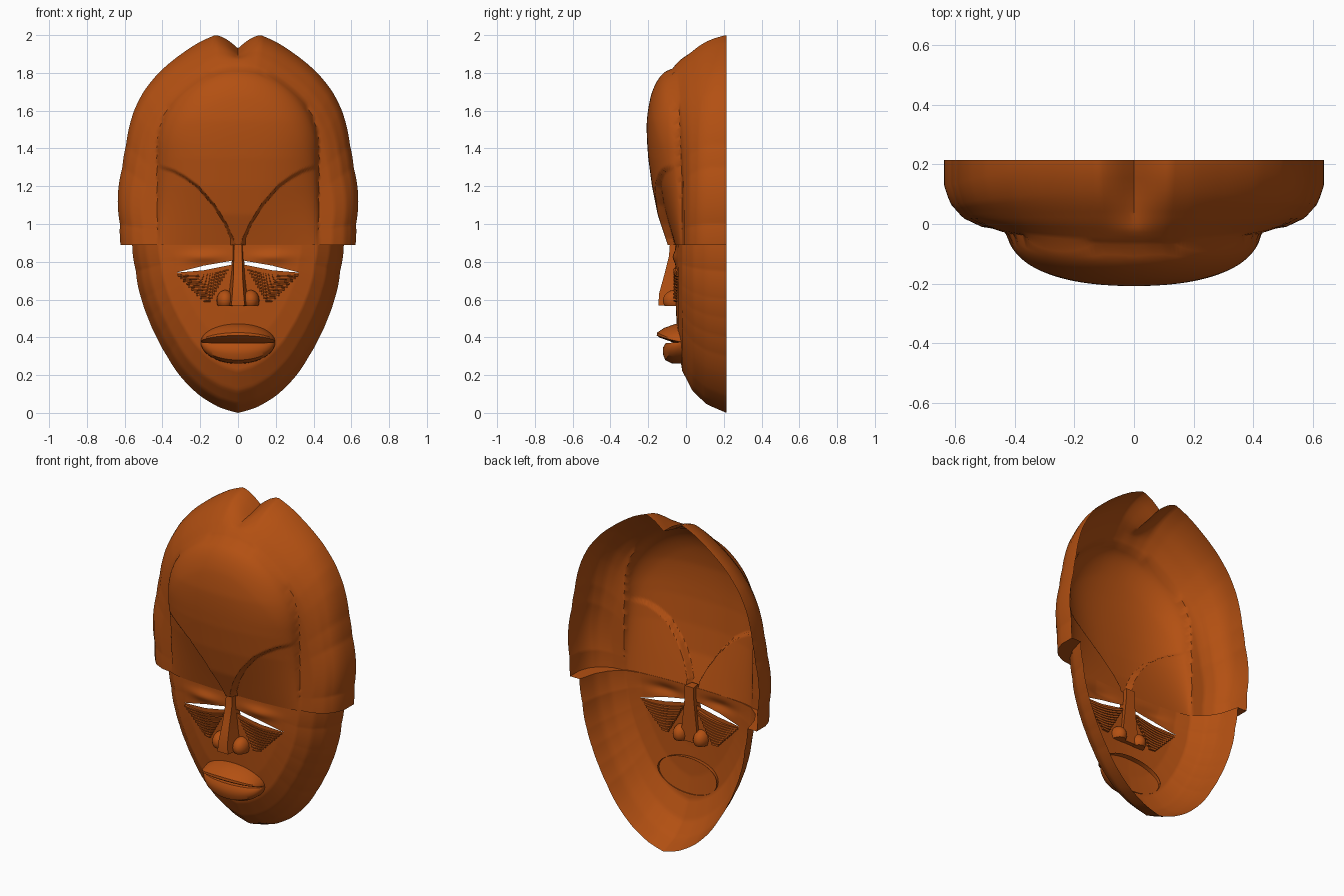
import bpy, bmesh, math
from mathutils import Vector

if "Cube" in bpy.data.objects:
    bpy.data.objects.remove(bpy.data.objects["Cube"])

wood = bpy.data.materials.new("carved_wood")
wood.diffuse_color = (0.45, 0.08, 0.006, 1)
wood.use_nodes = True
wood.node_tree.nodes["Principled BSDF"].inputs["Base Color"].default_value = wood.diffuse_color


def lerp_table(table, v):
    if v <= table[0][0]:
        return table[0][1]
    for (a, ya), (b, yb) in zip(table, table[1:]):
        if v <= b:
            return ya + (yb - ya) * (v - a) / (b - a)
    return table[-1][1]


def clamp(v):
    return max(0.0, min(1.0, v))


def finish(bm, name, angle=35):
    me = bpy.data.meshes.new(name)
    bm.to_mesh(me)
    bm.free()
    ob = bpy.data.objects.new(name, me)
    bpy.context.collection.objects.link(ob)
    me.materials.append(wood)
    bpy.ops.object.select_all(action='DESELECT')
    ob.select_set(True)
    bpy.context.view_layer.objects.active = ob
    bpy.ops.object.shade_smooth_by_angle(angle=math.radians(angle))
    return ob


def skin(bm, rows, closed=False, caps=False):
    vs = [[bm.verts.new(p) for p in row] for row in rows]
    n = len(rows[0])
    for a, b in zip(vs, vs[1:]):
        for i in range(n if closed else n - 1):
            j = (i + 1) % n
            bm.faces.new((a[i], a[j], b[j], b[i]))
    if caps:
        bm.faces.new(vs[0])
        bm.faces.new(vs[-1][::-1])
    return vs


# Outlines of hood and lower face, turned into radius by angle about the bridge
CZ = 0.89
hood_pts = [(.622, .89), (.625, 1.0), (.612, 1.3), (.592, 1.42), (.55, 1.6), (.5, 1.7),
            (.42, 1.8), (.3, 1.9), (.2, 1.965), (.12, 2.0), (.06, 2.01), (0, 2.01)]
chin_pts = [(.56, .89), (.54, .75), (.51, .6), (.475, .5), (.43, .4), (.375, .3),
            (.31, .2), (.2, .09), (.1, .03), (0, 0)]


def polar(pts):
    return [(abs(math.atan2(z - CZ, x)), math.hypot(x, z - CZ)) for x, z in pts]


hood_R, chin_R = polar(hood_pts), polar(chin_pts)

# Depth profiles
side_y = [(.68, -.02), (.8, -.01), (.9, .02), (.97, .07), (1, .13)]
top_y = [(.7, -.1), (.837, -.07), (.9, 0), (.95, .07), (.98, .13), (1, .21)]
face_y = [(0, -.06), (.4, -.053), (.6, -.042), (.75, -.02), (.87, .035), (.95, .11), (1, .215)]
forehead_y = [(.85, -.085), (.93, -.11), (1.05, -.15), (1.2, -.18), (1.35, -.2), (1.55, -.215)]
socket_y = [(.89, -.06), (1.0, -.09), (1.2, -.145), (1.3, -.165)]
brow_x = [(.85, .025), (.92, .03), (1.0, .065), (1.1, .127), (1.2, .215), (1.25, .285),
          (1.28, .34), (1.31, .44)]


def upper_point(r, th):
    a = min(th, math.pi - th)
    r = r * (1 - .097 * math.cos(a) ** 2 * (1 - clamp((r - .75) / .25)))
    R = lerp_table(hood_R, a)
    x, z = R * r * math.cos(th), CZ + R * r * math.sin(th)
    s6 = math.sin(th) ** 6
    hood = lerp_table(side_y, r) * (1 - s6) + lerp_table(top_y, r) * s6
    e = math.hypot(x / .425, (z - 1.4) / .42) if z > 1.4 else abs(x) / .425
    k = math.sqrt(max(0, 1 - e * e))
    m = clamp((lerp_table(brow_x, z) - abs(x)) / .014 + .5) if z < 1.33 else 1
    front = lerp_table(forehead_y, z) * m + lerp_table(socket_y, z) * (1 - m)
    y = hood + (front - hood) * k
    # cleft in the crown
    z -= .08 * clamp(1 - abs(x) / .12) ** 1.3 * clamp((r - .88) / .1)
    return Vector((x, y, z))


def lower_point(r, th):
    a = min(th, math.pi - th)
    R = lerp_table(chin_R, a)
    x, z = R * r * math.cos(th), CZ - R * r * math.sin(th)
    lid = .016 * math.exp(-((abs(x) - .18) / .1) ** 2 - ((z - .825) / .03) ** 2)
    return Vector((x, lerp_table(face_y, r) - lid, z))


# Mask shell: upper and lower half fans, with a ledge under the hood
N, RINGS = 200, 72
bm = bmesh.new()
halves = []
for fn in (upper_point, lower_point):
    rows = []
    for i in range(N + 1):
        th = math.pi * i / N
        row = [fn(j / RINGS, th) for j in range(RINGS + 1)]
        row.append(Vector((row[-1].x, .215, row[-1].z)))
        rows.append(row)
    halves.append(skin(bm, rows))
for i in (0, N):
    up, lo = halves[0][i], halves[1][i]
    for j in range(RINGS + 1):
        bm.faces.new((up[j], up[j + 1], lo[j + 1], lo[j]))
bmesh.ops.remove_doubles(bm, verts=bm.verts, dist=2e-4)

# Eye slits: cut along the outline, then remove the inside
slit = [(.03, .785), (.18, .755), (.33, .742), (.18, .78), (.03, .806)]
for s in (1, -1):
    edges = [((s * a[0], a[1]), (s * b[0], b[1])) for a, b in zip(slit, slit[1:] + slit[:1])]
    tests = []
    for (ax, az), (bx, bz) in edges:
        n = Vector((-(bz - az), 0, bx - ax)).normalized() * s
        tests.append((Vector((ax, 0, az)), n))

    def near():
        return [f for f in bm.faces if 0 < s * f.calc_center_median().x < .36
                and .71 < f.calc_center_median().z < .83]
    for co, n in tests:
        fs = near()
        geom = fs + list({e for f in fs for e in f.edges}) + list({v for f in fs for v in f.verts})
        bmesh.ops.bisect_plane(bm, geom=geom, plane_co=co, plane_no=n, dist=1e-5)
    dead = [f for f in near()
            if all((f.calc_center_median() - co).dot(n) > 0 for co, n in tests)]
    bmesh.ops.delete(bm, geom=dead, context='FACES')
bmesh.ops.recalc_face_normals(bm, faces=bm.faces)
if sum(f.normal.y * f.calc_area() for f in bm.faces) > 0:
    bmesh.ops.reverse_faces(bm, faces=bm.faces)
finish(bm, "mask_shell", 40)

# Nose ridge: z, front half width, back half width, front depth
bm = bmesh.new()
rows = [[(-wb, -.03, z), (-wf, y, z), (wf, y, z), (wb, -.03, z)] for z, wf, wb, y in
        [(.9, .02, .03, -.085), (.83, .022, .03, -.09), (.72, .024, .042, -.118),
         (.63, .03, .052, -.143), (.568, .035, .06, -.146)]]
skin(bm, rows, True, True)
bmesh.ops.recalc_face_normals(bm, faces=bm.faces)
finish(bm, "nose_ridge", 30)

# Nostril wings
for s, side in ((1, "right"), (-1, "left")):
    bm = bmesh.new()
    bmesh.ops.create_uvsphere(bm, u_segments=24, v_segments=16, radius=1)
    for v in bm.verts:
        v.co = Vector((s * .068 + v.co.x * .045, -.06 + v.co.y * .062, .595 + v.co.z * .055))
    cut = bmesh.ops.bisect_plane(bm, geom=bm.verts[:] + bm.edges[:] + bm.faces[:],
                                 plane_co=(0, 0, .566), plane_no=(0, 0, -1), clear_outer=True)
    bmesh.ops.holes_fill(bm, edges=[e for e in cut['geom_cut'] if isinstance(e, bmesh.types.BMEdge)])
    finish(bm, "nostril_" + side)

# Lips: a profile swept across the mouth, shrinking to the corners
lips = {"upper_lip": [(-.02, .1), (-.06, .095), (-.115, .075), (-.153, .05), (-.155, .035),
                      (-.14, .024), (-.06, -.005)],
        "lower_lip": [(-.06, -.003), (-.108, -.006), (-.122, -.03), (-.122, -.065),
                      (-.11, -.095), (-.075, -.113), (-.02, -.115)]}
for name, prof in lips.items():
    bm = bmesh.new()
    rows = []
    for i in range(41):
        a = math.pi * i / 40
        k = max(math.sin(a), .01)
        rows.append([(-.197 * math.cos(a), -.01 + (y + .01) * k ** .7, .375 + z * k)
                     for y, z in prof])
    skin(bm, rows)
    bmesh.ops.recalc_face_normals(bm, faces=bm.faces)
    if sum(f.normal.y * f.calc_area() for f in bm.faces) > 0:
        bmesh.ops.reverse_faces(bm, faces=bm.faces)
    finish(bm, name)

# Carved stripes below each eye, narrowing to a point
STRIPES = 10
for s, side in ((1, "right"), (-1, "left")):
    bm = bmesh.new()
    for i in range(STRIPES):
        t = i / STRIPES
        x0, x1 = .05 + .105 * t, .32 - .145 * t
        z0, z1 = .765 - .185 * t, .735 - .15 * t
        rows = []
        for j in range(13):
            u = j / 12
            x = x0 + (x1 - x0) * u
            z = z0 + (z1 - z0) * u - .07 * (1 - t) * u * (1 - u)
            d = -.066 + .012 * u
            rows.append([(s * x, -.035, z), (s * x, d, z - .002),
                         (s * x, d, z - .009), (s * x, -.035, z - .012)])
        skin(bm, rows, True, True)
    bmesh.ops.recalc_face_normals(bm, faces=bm.faces)
    finish(bm, "cheek_stripes_" + side, 30)
